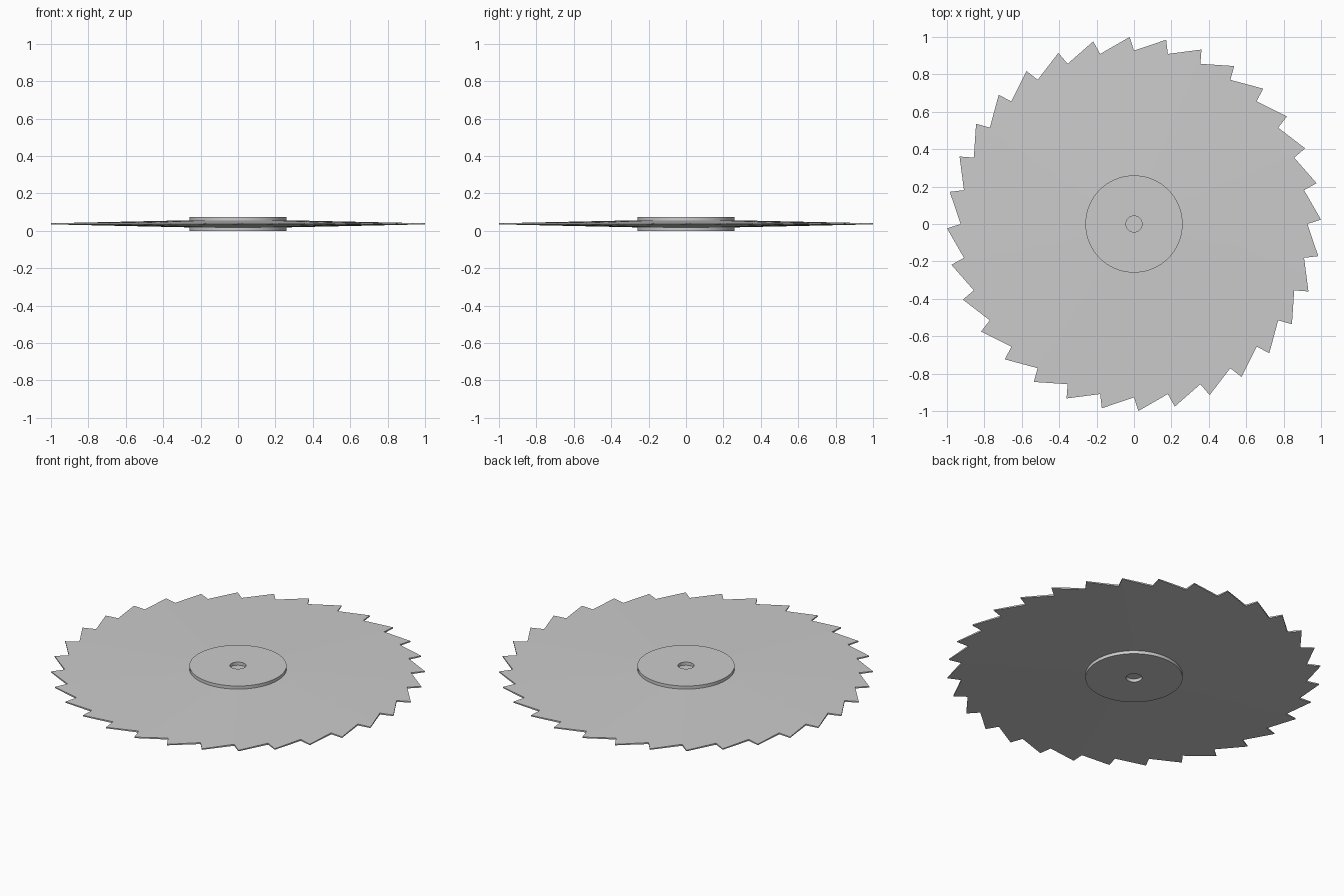
import bpy, bmesh, math

if "Cube" in bpy.data.objects:
    bpy.data.objects.remove(bpy.data.objects["Cube"])

TEETH = 32
MID = 0.0375          # height of the middle plane
HUB_R = 0.26
STEP = 2 * math.pi / TEETH


def half_thickness(r):
    # blade tapers from the hub towards the tooth tips
    return 0.019 - (r - HUB_R) / (1 - HUB_R) * 0.016


def make_object(name, bm):
    bmesh.ops.recalc_face_normals(bm, faces=bm.faces[:])
    mesh = bpy.data.meshes.new(name)
    bm.to_mesh(mesh)
    bm.free()
    obj = bpy.data.objects.new(name, mesh)
    bpy.context.collection.objects.link(obj)
    bpy.context.view_layer.objects.active = obj
    obj.select_set(True)
    bpy.ops.object.shade_smooth_by_angle(angle=math.radians(30))
    obj.select_set(False)


def ring(bm, points, z_of):
    return [bm.verts.new((r * math.cos(a), r * math.sin(a), z_of(r)))
            for r, a in points]


def bridge(bm, lower, upper):
    n = len(lower)
    for i in range(n):
        j = (i + 1) % n
        bm.faces.new((lower[i], lower[j], upper[j], upper[i]))


# Toothed blade: valley and tip alternate around the rim
rim = []
for i in range(TEETH):
    rim += [(0.927, i * STEP), (1.0, i * STEP + math.radians(1.35))]
angles = [i * STEP / 2 for i in range(2 * TEETH)]
shoulder = [(0.86, a) for a in angles]
inner = [(HUB_R, a) for a in angles]
# shift the tip columns so the tooth quads stay evenly shaped
shoulder = [(0.88, i * STEP + s) for i in range(TEETH)
            for s in (0, math.radians(1.35))]
bm = bmesh.new()
edges = []
for side in (1, -1):
    z = lambda r: MID + side * half_thickness(r)
    outer = ring(bm, rim, z)
    mid = ring(bm, shoulder, z)
    hub_edge = ring(bm, inner, z)
    bridge(bm, mid, outer)
    bridge(bm, hub_edge, mid)
    edges.append(outer)
bridge(bm, edges[0], edges[1])
make_object("toothed_blade", bm)

# Hub collar with a shallow arbor recess on both faces
bm = bmesh.new()
HOLE_R, FLOOR = 0.043, 0.019
profile = [(HOLE_R, MID - FLOOR), (HOLE_R, 0), (HUB_R, 0),
           (HUB_R, 2 * MID), (HOLE_R, 2 * MID), (HOLE_R, MID + FLOOR)]
rings = [ring(bm, [(r, a) for a in angles], lambda _r, h=h: h)
         for r, h in profile]
for lower, upper in zip(rings, rings[1:]):
    bridge(bm, lower, upper)
bm.faces.new(rings[0])
bm.faces.new(rings[-1])
make_object("hub_collar", bm)
